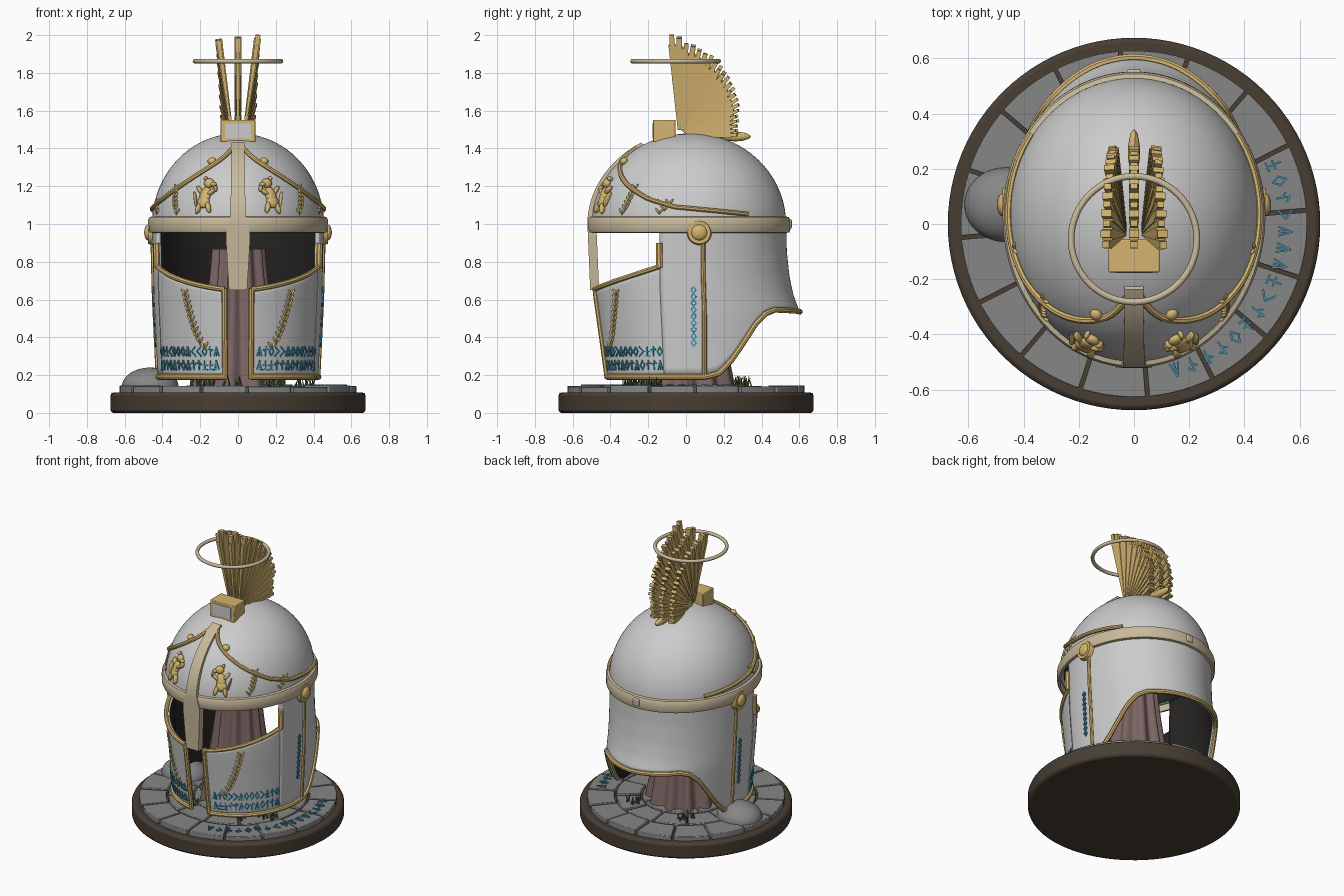
import bpy, bmesh, math, random
from math import sin, cos, pi, sqrt, radians
from mathutils import Matrix, Vector

if "Cube" in bpy.data.objects:
    bpy.data.objects.remove(bpy.data.objects["Cube"])
random.seed(4)

def mat(name, *c):
    m = bpy.data.materials.new(name)
    m.diffuse_color = (*c, 1)
    m.use_nodes = True
    m.node_tree.nodes["Principled BSDF"].inputs["Base Color"].default_value = m.diffuse_color
    return m
GOLD, PALE = mat("gold", .66, .46, .16), mat("pale_bronze", .58, .49, .33)
BROWN, DARK = mat("dark_wood", .065, .048, .034), mat("dark_lining", .02, .018, .016)
BLUE, GREEN = mat("blue", .05, .3, .44), mat("green", .07, .13, .03)
CLOTH, STONE = mat("pillar", .2, .13, .125), mat("stone", .24, .24, .24)

def finish(name, bm, m=None, mirror=False, bevel=0, angle=40, lining=False):
    me = bpy.data.meshes.new(name)
    bm.to_mesh(me); bm.free()
    ob = bpy.data.objects.new(name, me)
    bpy.context.collection.objects.link(ob)
    me.materials.append(m)
    bpy.ops.object.select_all(action='DESELECT')
    ob.select_set(True); bpy.context.view_layer.objects.active = ob
    bpy.ops.object.shade_smooth_by_angle(angle=radians(angle))
    if mirror: ob.modifiers.new("mirror", 'MIRROR')
    if lining:
        me.materials.append(DARK)
        s = ob.modifiers.new("thickness", 'SOLIDIFY')
        s.thickness, s.offset, s.material_offset = .022, -1, 1
    if bevel:
        b = ob.modifiers.new("bevel", 'BEVEL'); b.width, b.segments = bevel, 2
    return ob

def lerp(tab, x):
    if x <= tab[0][0]: return tab[0][1]
    for (a, p), (b, q) in zip(tab, tab[1:]):
        if x <= b: return p + (q - p) * (x - a) / (b - a)
    return tab[-1][1]

# Helmet surface: angle t (0 = front, rising towards +x), height z, offset d
WIDTH = [(.19, .425), (.6, .445), (1, .455)]
FRONT = [(.19, .45), (.65, .515), (1, .53)]
BACK = [(.54, .57), (.62, .54), (.72, .518), (.85, .504), (1, .5)]
def surf(t, z, d=0):
    f = sqrt(max(0, 1 - ((z - 1) / .48) ** 2)) if z > 1 else 1
    b = lerp(FRONT if cos(t) > 0 else BACK, z)
    return Vector(((lerp(WIDTH, z) + d) * f * sin(t), .03 - (b + d) * f * cos(t), z + d * (1 - f)))

def frame(t, z, d=0):
    e = .004
    u = (surf(t + e, z, d) - surf(t - e, z, d)).normalized()
    n = u.cross(surf(t, z + e, d) - surf(t, z - e, d)).normalized()
    m = Matrix((u, n.cross(u), n)).transposed().to_4x4()
    m.translation = surf(t, z, d)
    return m

def grid(ni, nj, f):
    bm = bmesh.new()
    v = [[bm.verts.new(f(i / ni, j / nj)) for j in range(nj + 1)] for i in range(ni + 1)]
    for i in range(ni):
        for j in range(nj):
            bm.faces.new((v[i][j], v[i + 1][j], v[i + 1][j + 1], v[i][j + 1]))
    bmesh.ops.remove_doubles(bm, verts=bm.verts, dist=.0002)
    return bm

def tube(name, pts, r, m=GOLD, mirror=True):
    c = bpy.data.curves.new(name, 'CURVE')
    c.dimensions, c.bevel_depth, c.bevel_resolution, c.use_fill_caps = '3D', r, 2, True
    s = c.splines.new('POLY'); s.points.add(len(pts) - 1)
    for p, q in zip(s.points, pts): p.co = (*q, 1)
    tmp = bpy.data.objects.new("tmp", c)
    bpy.context.collection.objects.link(tmp)
    bpy.context.view_layer.update()
    bm = bmesh.new(); me = bpy.data.meshes.new_from_object(tmp)
    bm.from_mesh(me)
    bpy.data.objects.remove(tmp)
    finish(name, bm, m, mirror)

def box(bm, M, sx, sy, sz):
    bmesh.ops.create_cube(bm, size=1, matrix=M @ Matrix.Diagonal((sx, sy, sz, 1)))
def blob(bm, M, x, y, rx, ry, rz=.014, rot=0):
    bmesh.ops.create_icosphere(bm, subdivisions=2, radius=1, matrix=M @ Matrix.Translation((x, y, 0))
        @ Matrix.Rotation(radians(rot), 4, 'Z') @ Matrix.Diagonal((rx, ry, rz, 1)))
def cyl(bm, M, r1, r2, h, n=64):
    bmesh.ops.create_cone(bm, cap_ends=True, segments=n, radius1=r1, radius2=r2, depth=h, matrix=M)
T = lambda *p: Matrix.Translation(p)

# Helmet shell
TG, TE, TS = .16, 1.24, 1.69
HEM = [(0, .19), (1.7, .19), (1.83, .21), (1.95, .28), (2.2, .47), (2.32, .525), (2.45, .545), (3.2, .535)]
hem = lambda t: lerp(HEM, t)
eye = lambda t: .65 + .125 * (t / TE) ** 1.6
def patch(name, a, b, top):
    def f(u, v):
        t = a + (b - a) * u
        return surf(t, hem(t) + (top(t) - hem(t)) * v)
    finish(name, grid(40, 16, f), None, True, lining=True)
patch("cheek_guard", TG, TE, eye)
patch("neck_guard", TE, pi, lambda t: 1)
finish("dome", grid(72, 18, lambda u, v: surf(2 * pi * u, 1 + .48 * sin(v * pi / 2))), lining=True)

# Brow band, nose guard, back clasp
BAND = [(0, .953), (.016, .956), (.022, .97), (.022, 1.022), (.016, 1.036), (0, 1.04)]
finish("brow_band", grid(80, 5, lambda u, v: surf(2 * pi * u, BAND[round(v * 5)][1], BAND[round(v * 5)][0])), PALE)
NOSE = [(.65, .048), (.95, .066), (1.05, .04), (1.42, .034)]
def nose(u, v):
    z = .65 + .77 * v
    w = lerp(NOSE, z)
    x, d = [(-w, -.025), (-w, .022), (w, .022), (w, -.025), (-w, -.025)][round(u * 4)]
    p = surf(0, z, d)
    return Vector((x, p.y, p.z))
bm = grid(4, 30, nose)
bmesh.ops.holes_fill(bm, edges=bm.edges)
finish("nose_guard", bm, PALE)
bm = bmesh.new(); box(bm, T(0, .545, 1), .05, .03, .05)
finish("back_clasp", bm, PALE, bevel=.006)

# Gold trims
ts = lambda a, b, n: [a + (b - a) * i / n for i in range(n + 1)]
tube("hem_trim", [surf(t, hem(t), .002) for t in ts(TG, pi, 90)], .015)
tube("cheek_front_trim", [surf(TG, z, .002) for z in ts(.18, .66, 10)], .015)
tube("eye_trim", [surf(t, eye(t), .002) for t in ts(TG, TE, 24)], .014)
tube("eye_corner_trim", [surf(TE, z, .004) for z in ts(.77, .9, 4)], .018)
tube("side_trim", [surf(TS, z, .002) for z in ts(.19, .96, 12)], .012)
ARC = [(.1, 1.4), (.28, 1.34), (.55, 1.27), (.8, 1.205), (1.1, 1.135), (1.4, 1.09), (2.2, 1.052)]
tube("dome_trim", [surf(t, lerp(ARC, t), .006) for t in ts(.1, 2.2, 40)], .013)

# Side bosses
bm = bmesh.new()
R = Matrix.Rotation(pi / 2, 4, 'Y')
cyl(bm, T(.462, .07, .955) @ R, .067, .06, .03, 32)
bmesh.ops.create_uvsphere(bm, u_segments=20, v_segments=10, radius=1,
    matrix=T(.475, .07, .955) @ Matrix.Diagonal((.022, .042, .042, 1)))
finish("side_boss", bm, GOLD, True)

# Rampant beasts on the dome
bm = bmesh.new(); M = frame(.41, 1.15, .004)
for x, y, rx, ry, rot in [(0, 0, .032, .05, 8), (.004, -.035, .036, .036, 0), (-.012, .07, .03, .027, 0), (-.04, .062, .018, .013, 0),
        (.012, .095, .01, .013, 0), (-.035, .02, .012, .034, 50), (-.055, .04, .009, .018, -10), (.035, .03, .012, .032, -40),
        (-.03, -.065, .014, .035, -20), (.028, -.07, .014, .034, 15), (.055, -.02, .007, .045, -15)]:
    blob(bm, M, x, y, rx, ry, .018, rot)
blob(bm, frame(.42, 1.33, .012), 0, 0, .024, .022, .018)
finish("dome_beast", bm, GOLD, True)

# Laurel sprigs
bm = bmesh.new()
def sprig(t0, z0, t1, z1, n, s):
    for i in range(n):
        k = i / (n - 1)
        M = frame(t0 + (t1 - t0) * k ** .6 if t1 > t0 else t0 + (t1 - t0) * k, z0 + (z1 - z0) * k, .002)
        blob(bm, M, 0, 0, .004, (z1 - z0) / n * .7, .006)
        for d in (-1, 1): blob(bm, M, d * s * .6, s * .5, s * .32, s, .008, -35 * d)
sprig(.42, .35, .68, .63, 11, .019)
sprig(.8, 1.06, .9, 1.19, 7, .017)
sprig(1.24, 1.06, 1.34, 1.11, 4, .018)
finish("laurel_sprig", bm, GOLD, True)

# Abstract blue stroke ornaments
SHAPES = [[(-1, 0, 0, 1), (0, 1, 1, 0), (1, 0, 0, -1), (0, -1, -1, 0)], [(-1, -1, 0, 1), (0, 1, 1, -1), (0, -1, 0, 0)],
          [(0, -1, 0, 1), (0, 1, 1, .4), (0, -.2, -1, .4)], [(-1, 1, 1, 0), (1, 0, -1, -1)], [(0, -1, 0, 1), (-1, 0, 1, 0), (-1, -1, 1, -1)]]
def mark(bm, M, w, h, shape=None):
    for a, b, c, d in shape or random.choice(SHAPES):
        p, q = Vector((a * w, b * h, 0)), Vector((c * w, d * h, 0))
        e = q - p
        box(bm, M @ T(*((p + q) / 2)) @ Matrix.Rotation(math.atan2(e.y, e.x), 4, 'Z'), e.length + .004, .007, .008)
bm = bmesh.new()
for z in (.325, .252):
    for t in ts(.27, 1.2, 12): mark(bm, frame(t, z, .002), .013, .024)
for z in ts(.37, .65, 8): mark(bm, frame(1.59, z, .002), .013, .017, SHAPES[0])
finish("cheek_ornament", bm, BLUE, True)
bm = bmesh.new()
for a in ts(-74, 23, 15):
    mark(bm, Matrix.Rotation(radians(a), 4, 'Z') @ T(.55, 0, .147) @ Matrix.Rotation(-pi / 2, 4, 'Z'), .016, .025)
finish("base_ornament", bm, BLUE)

# Crest holder with inset plate
bm = bmesh.new(); box(bm, T(0, -.115, 1.493), .184, .12, .115)
finish("crest_holder", bm, GOLD, bevel=.004)
bm = bmesh.new(); box(bm, T(0, -.174, 1.493), .135, .008, .08)
finish("crest_plate", bm)

# Three fans of feathers
bm = bmesh.new(); N = 22; step = radians(96) / N
for s in (-1, 0, 1):
    for i in range(N):
        a = step * (i + .5)
        L = .31 + .23 * (a / radians(95)) ** 1.3 + random.uniform(-.018, .012)
        F = T(s * .03, -.04, 1.46) @ Matrix.Rotation(a, 4, 'X') @ Matrix.Rotation(-s * .14, 4, 'Z')
        th = .013 if i % 2 else .019
        prof = [(.04, .4), (L * .9, .55), (L * .9, .36), (L, .3)]
        rows = []
        for r, k in prof:
            w = r * step * k * (1.0 if i % 2 else 1.15)
            x = th * (.4 + .6 * r / L)
            rows.append([bm.verts.new(F @ Vector(c)) for c in ((-x, r, -w), (x, r, -w), (x, r, w), (-x, r, w))])
        for p, q in zip(rows, rows[1:]):
            for k in range(4): bm.faces.new((p[k], p[k - 1], q[k - 1], q[k]))
        bm.faces.new(rows[0]); bm.faces.new(rows[-1][::-1])
bmesh.ops.recalc_face_normals(bm, faces=bm.faces)
blob(bm, T(0, .26, 1.463), 0, 0, .022, .085, .026)
finish("crest_feathers", bm, GOLD, angle=25)

# Floating ring
finish("floating_ring", grid(64, 10, lambda u, v: ((.228 + .012 * cos(2 * pi * v)) * cos(2 * pi * u),
    -.055 + (.228 + .012 * cos(2 * pi * v)) * sin(2 * pi * u), 1.862 + .012 * sin(2 * pi * v))), PALE)

# Draped support pillar
def pillar(u, v):
    a = 2 * pi * u
    r = .13 + .11 * (1 - v) ** 1.5
    r *= 1 + .09 * cos(11 * a + .5 * sin(3 * a))
    if v == 1: r = 0
    return (r * cos(a), r * sin(a) + .01, .11 + .76 * min(1, v / .92))
finish("support_pillar", grid(110, 12, pillar), CLOTH)

# Base disc and paving
bm = bmesh.new(); cyl(bm, T(0, 0, .054), .675, .675, .108, 96)
finish("base_disc", bm, BROWN, bevel=.016)
bm = bmesh.new()
for r0, r1, n in [(.455, .628, 16), (.29, .442, 12), (.1, .277, 8)]:
    for k in range(n):
        a0, a1 = 2 * pi * (k + .2) / n, 2 * pi * (k + 1.2) / n
        g = .007
        pts = [(r1, a) for a in ts(a0 + g / r1, a1 - g / r1, 6)] + [(r0, a) for a in ts(a1 - g / r0, a0 + g / r0, 6)]
        f = bm.faces.new([bm.verts.new((r * cos(a), r * sin(a), .1)) for r, a in pts])
        up = bmesh.ops.extrude_face_region(bm, geom=[f])['geom']
        bmesh.ops.translate(bm, vec=(0, 0, .04 + random.uniform(-.003, .006)), verts=[v for v in up if isinstance(v, bmesh.types.BMVert)])
bmesh.ops.recalc_face_normals(bm, faces=bm.faces)
finish("paving_stones", bm, STONE, bevel=.004, angle=30)

# Boulder and grass
bm = bmesh.new()
bmesh.ops.create_icosphere(bm, subdivisions=4, radius=1, matrix=T(-.465, .07, .14) @ Matrix.Diagonal((.15, .135, .1, 1)))
finish("boulder", bm, STONE)
bm = bmesh.new()
for cx, cy in [(-.03, -.22), (.2, -.27), (-.17, -.3), (.2, .28), (-.22, .3), (.36, -.17)]:
    for i in range(16):
        M = T(cx + random.uniform(-.05, .05), cy + random.uniform(-.04, .04), .165) @ Matrix.Rotation(random.uniform(0, 6), 4, 'Z') \
            @ Matrix.Rotation(random.uniform(.1, .5), 4, 'X')
        cyl(bm, M, .006, .0005, random.uniform(.05, .075), 4)
finish("grass_tufts", bm, GREEN)
